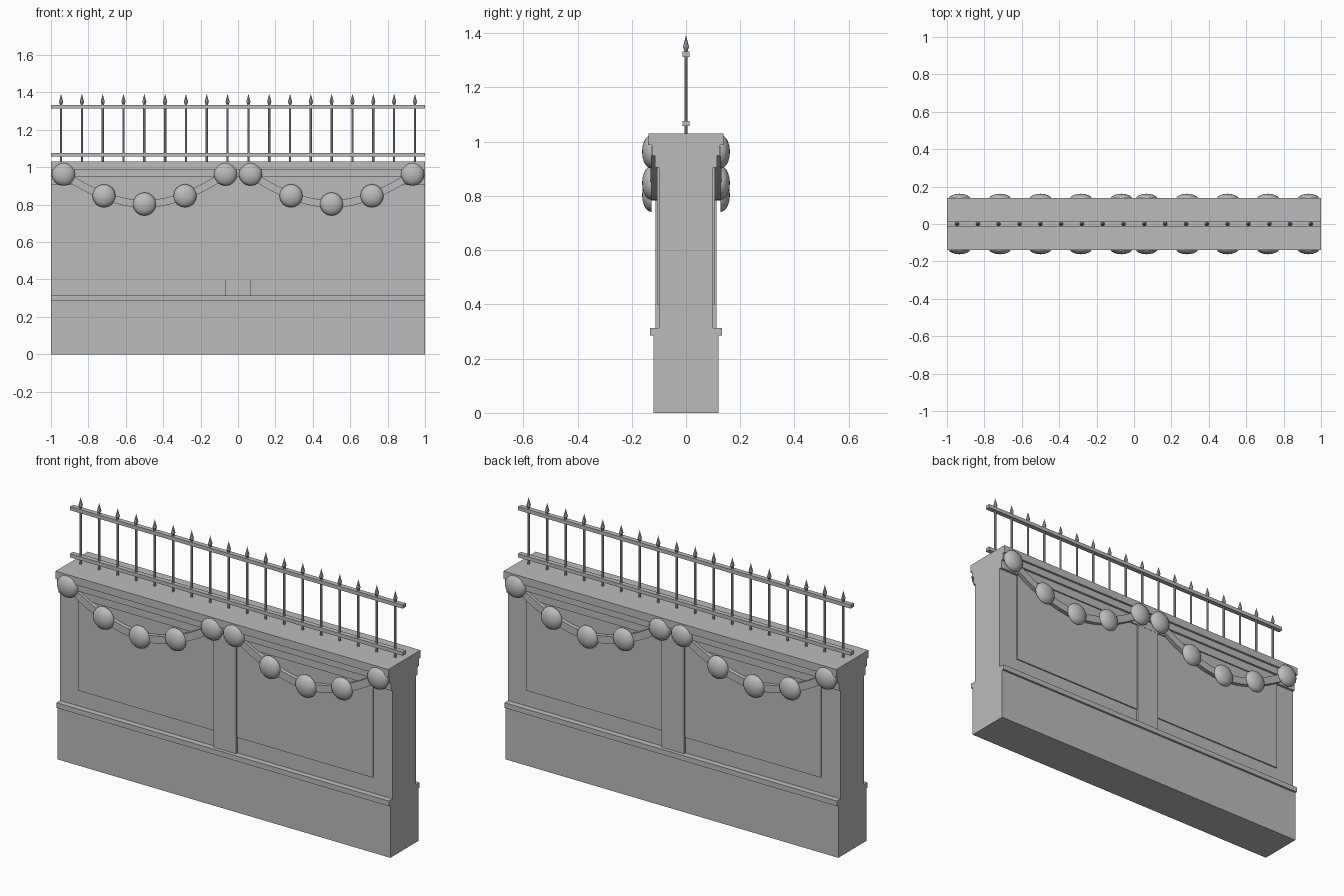
import bpy, bmesh, math
from mathutils import Vector

if "Cube" in bpy.data.objects:
    bpy.data.objects.remove(bpy.data.objects["Cube"])

stone = bpy.data.materials.new("grey stone")
stone.diffuse_color = (0.5, 0.5, 0.5, 1)
stone.use_nodes = True
stone.node_tree.nodes["Principled BSDF"].inputs["Base Color"].default_value = stone.diffuse_color


def finish(name, bm, smooth=False):
    bmesh.ops.recalc_face_normals(bm, faces=bm.faces)
    me = bpy.data.meshes.new(name)
    bm.to_mesh(me)
    bm.free()
    me.materials.append(stone)
    ob = bpy.data.objects.new(name, me)
    bpy.context.collection.objects.link(ob)
    if smooth:
        for p in me.polygons:
            p.use_smooth = True
    return ob


def box(name, x0, x1, y0, y1, z0, z1):
    bm = bmesh.new()
    bmesh.ops.create_cube(bm, size=1)
    for v in bm.verts:
        v.co = ((x0 + x1) / 2 + v.co.x * (x1 - x0),
                (y0 + y1) / 2 + v.co.y * (y1 - y0),
                (z0 + z1) / 2 + v.co.z * (z1 - z0))
    return finish(name, bm)


def lathe(bm, profile, n, place):
    """Revolve (radius, height) points; place maps local xyz to world."""
    rings = []
    for r, h in profile:
        if r == 0:
            rings.append([bm.verts.new(place(0, 0, h))] * n)
        else:
            rings.append([bm.verts.new(place(r * math.cos(2 * math.pi * i / n),
                                             r * math.sin(2 * math.pi * i / n), h)) for i in range(n)])
    for a, b in zip(rings, rings[1:]):
        for i in range(n):
            j = (i + 1) % n
            bm.faces.new(list(dict.fromkeys((a[i], a[j], b[j], b[i]))))
    for ring in (rings[0], rings[-1]):
        if len(set(ring)) == n:
            bm.faces.new(ring)


# wall: one stepped section running the full length
half = [(0.12, 0), (0.12, 0.285), (0.132, 0.285), (0.132, 0.313), (0.10, 0.313),
        (0.10, 0.905), (0.114, 0.905), (0.114, 0.95), (0.126, 0.95), (0.126, 0.988),
        (0.138, 0.988), (0.138, 1.03)]
section = half + [(-y, z) for y, z in reversed(half)]
bm = bmesh.new()
ends = [[bm.verts.new((x, y, z)) for y, z in section] for x in (-1, 1)]
for e in ends:
    bm.faces.new(e)
for i in range(len(section)):
    j = (i + 1) % len(section)
    bm.faces.new((ends[0][i], ends[0][j], ends[1][j], ends[1][i]))
finish("wall", bm)

# raised panels and centre pilaster, through the wall to both faces
for side, x0, x1 in (("left", -0.886, -0.068), ("right", 0.068, 0.886)):
    box("panel_" + side, x0, x1, -0.107, 0.107, 0.40, 0.906)
box("centre_pilaster", -0.068, 0.068, -0.113, 0.113, 0.313, 0.906)

# garlands: curved band with domed rosettes, two on each face
def drop(t):
    return 0.803 + 0.16 * abs(t) ** 1.85


dome = [(0.062 * math.cos(a), 0.034 * math.sin(a)) for a in
        [math.pi / 2 * k / 5 for k in range(5)]] + [(0, 0.034)]
for face, s in (("front", -1), ("back", 1)):
    for side, cx in (("left", -0.5), ("right", 0.5)):
        bm = bmesh.new()
        loops = []
        for i in range(17):
            t = -1 + i / 8
            slope = (drop(t + 0.01) - drop(t - 0.01)) / (0.02 * 0.433)
            nrm = Vector((-slope, 0, 1)).normalized() * 0.02
            c = Vector((cx + 0.433 * t, 0, drop(t)))
            loops.append([bm.verts.new(c + nrm * k + Vector((0, s * y, 0)))
                          for k, y in ((-1, 0.098), (1, 0.098), (1, 0.13), (-1, 0.13))])
        for a, b in zip(loops, loops[1:]):
            for i in range(4):
                j = (i + 1) % 4
                bm.faces.new((a[i], a[j], b[j], b[i]))
        bm.faces.new(loops[0])
        bm.faces.new(loops[-1])
        finish(f"garland_{face}_{side}", bm)

        bm = bmesh.new()
        for k in range(5):
            t = -1 + k / 2
            x, z = cx + 0.433 * t, drop(t)
            lathe(bm, dome, 16, lambda u, v, h: (x + u, s * (0.128 + h), z + v))
        ob = finish(f"rosettes_{face}_{side}", bm, True)
        ob.data.set_sharp_from_angle(angle=math.radians(40))

# railing: two rails and eighteen spiked bars
for name, z in (("lower_rail", 1.067), ("upper_rail", 1.323)):
    box(name, -1, 1, -0.013, 0.013, z - 0.01, z + 0.01)
bar = [(0.006, 1.02), (0.006, 1.335), (0.011, 1.35), (0, 1.393)]
bm = bmesh.new()
for i in range(18):
    bx = -0.946 + i * 1.892 / 17
    lathe(bm, bar, 8, lambda u, v, h: (bx + u, v, h))
finish("spiked_bars", bm)
